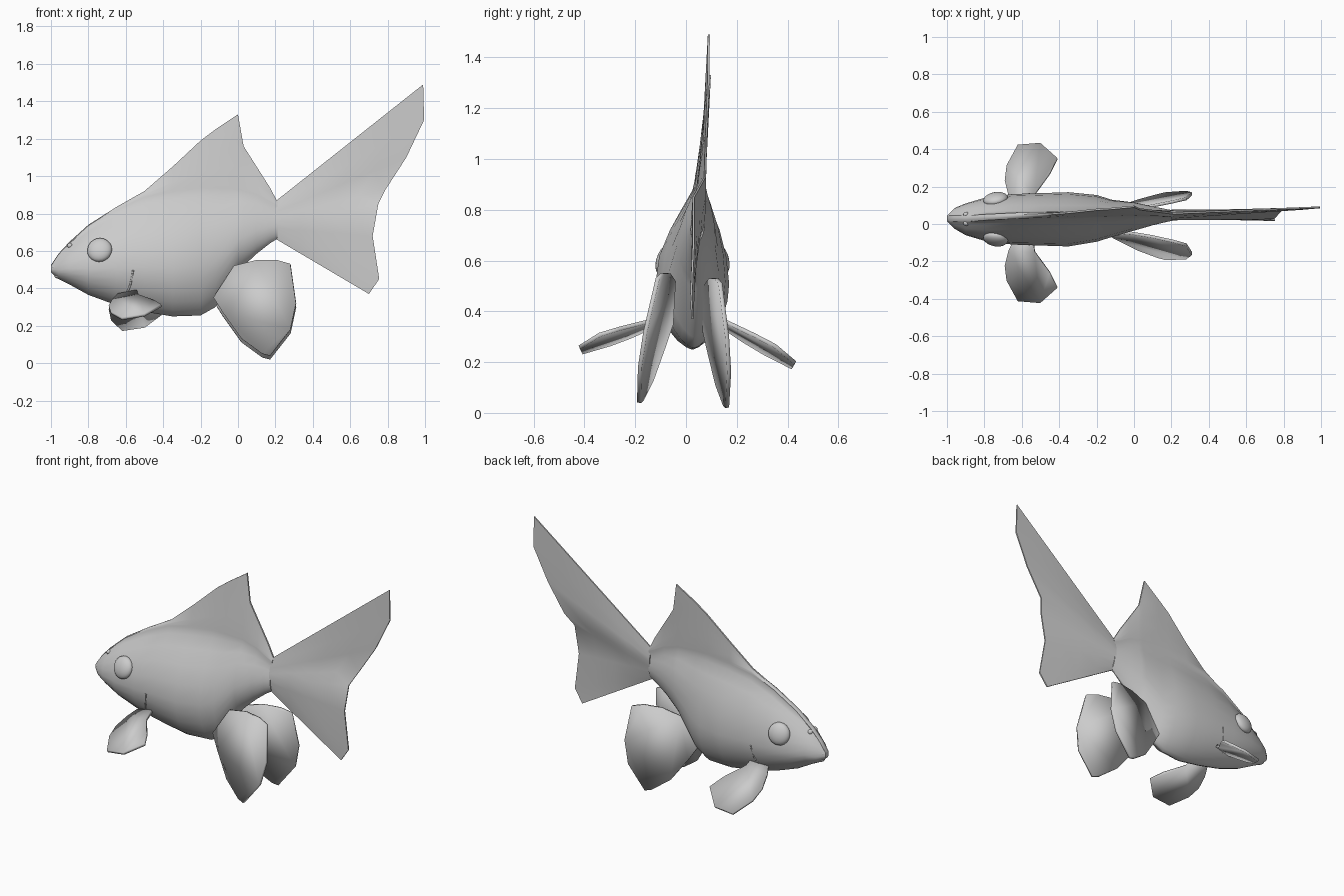
import bpy, bmesh, math
from mathutils import Vector
from mathutils.bvhtree import BVHTree

cube = bpy.data.objects.get("Cube")
if cube:
    bpy.data.objects.remove(cube, do_unlink=True)

# One plain grey for the whole fish
grey = bpy.data.materials.new("plain_grey")
grey.use_nodes = True
colour = (0.6, 0.6, 0.6, 1)
grey.diffuse_color = colour
grey.node_tree.nodes["Principled BSDF"].inputs["Base Color"].default_value = colour
parts = []


def finish(name, bm):
    bmesh.ops.recalc_face_normals(bm, faces=bm.faces)
    mesh = bpy.data.meshes.new(name)
    bm.to_mesh(mesh)
    bm.free()
    mesh.materials.append(grey)
    obj = bpy.data.objects.new(name, mesh)
    bpy.context.collection.objects.link(obj)
    parts.append(obj)
    return obj


def loft(name, rings):
    """Skin mirrored rings and close both ends with strips of quads."""
    bm = bmesh.new()
    loops = [[bm.verts.new(p) for p in ring] for ring in rings]
    n = len(loops[0])
    for a, b in zip(loops, loops[1:]):
        for i in range(n):
            j = (i + 1) % n
            bm.faces.new((a[i], a[j], b[j], b[i]))
    for end in (loops[0], loops[-1]):
        for i in range(n // 2 - 1):
            bm.faces.new((end[i], end[i + 1], end[n - 2 - i], end[n - 1 - i]))
    return finish(name, bm)


def lean(z):
    return 0.08 * max(0, z - 0.6)


def body_ring(x, low, shoulder, top, w, yc):
    middle = low + 0.38 * (shoulder - low)
    power = 1.3 + 1.4 * min(1, (x + 1) / 0.6)
    side = []
    steps = 12
    for i in range(steps + 1):
        a = math.pi * (i / steps - 0.5)
        s, c = math.sin(a), max(0, math.cos(a))
        if s < 0:
            side.append((max(0.004, w * c ** 1.3), middle + s * (middle - low)))
        else:
            side.append((max(min(w, 0.016), w * c ** power), middle + s * (shoulder - middle)))
    # Thin back ridge that rises into the dorsal fin
    for t in (0.3, 0.65, 1):
        side.append((min(w, 0.016) * (1 - 0.7 * t), shoulder + t * (top - shoulder)))
    right = [(x, yc + lean(z) - h, z) for h, z in side]
    left = [(x, yc + lean(z) + h, z) for h, z in reversed(side)]
    return right + left


# Body stations: x, belly, shoulder, ridge, half width, centre y
stations = [
    (-1, .485, .52, .525, .015, .03), (-.96, .45, .58, .585, .055, .03),
    (-.9, .42, .645, .65, .085, .025), (-.8, .365, .735, .74, .115, .025),
    (-.65, .31, .83, .835, .135, .025), (-.5, .275, .9, .92, .14, .025),
    (-.35, .25, .93, 1.05, .145, .025), (-.2, .255, .95, 1.19, .125, .03),
    (-.12, .3, .95, 1.25, .1, .03), (0, .49, .94, 1.33, .075, .035),
    (.03, .52, .93, 1.16, .068, .035), (.1, .585, .91, 1.05, .05, .035),
    (.17, .64, .87, .94, .035, .035), (.21, .665, .85, .865, .027, .035),
]
body = loft("body_with_dorsal_fin", [body_ring(*s) for s in stations])

# Tail fan: tips of the rays from top to bottom, with a pleat between the lobes
tips = [Vector(p) for p in (
    (.99, .09, 1.49), (.995, .088, 1.3), (.9, .08, 1.1), (.79, .075, .93),
    (.75, .03, .85), (.72, .03, .68), (.755, .02, .45), (.7, .025, .37))]
last = len(tips) - 1
rings = []
for t in (0, 0.25, 0.5, 0.75, 1):
    right, left = [], []
    for i, tip in enumerate(tips):
        z = 0.865 - 0.2 * i / last
        centre = Vector((0.2, 0.035 + lean(z), z)).lerp(tip, t)
        thick = 0.004 + 0.024 * (1 - t) * math.sin(math.pi * i / last)
        right.append(centre - Vector((0, thick, 0)))
        left.append(centre + Vector((0, thick, 0)))
    rings.append(right + left[::-1])
loft("tail_fin", rings)


def fin(name, outline, place):
    bm = bmesh.new()
    bm.faces.new([bm.verts.new(place(u, v)) for u, v in outline])
    obj = finish(name, bm)
    mod = obj.modifiers.new("thickness", "SOLIDIFY")
    mod.thickness, mod.offset = 0.016, 0


# Paired fins: pectoral outline in x and outward y, ventral outline in x and z
pectoral = [(-.64, .08), (-.67, .14), (-.69, .22), (-.68, .3), (-.62, .41),
            (-.5, .42), (-.41, .34), (-.45, .26), (-.53, .15), (-.54, .08)]
ventral = [(-.13, .33), (-.02, .5), (.1, .53), (.21, .53), (.28, .51), (.31, .3),
           (.28, .16), (.17, .02), (.13, .03), (.02, .11), (-.08, .25)]
fin("right_pectoral_fin", pectoral,
    lambda x, y: (x, -y, .36 - .4 * (y - .14) + .2 * (x + .55)))
fin("left_pectoral_fin", pectoral,
    lambda x, y: (x, y + .01, .36 - .62 * (y - .14) + .2 * (x + .55)))
fin("right_ventral_fin", ventral,
    lambda x, z: (x, -.03 - .22 * (x + .1) - .2 * (.5 - z), z + .02))
fin("left_ventral_fin", ventral,
    lambda x, z: (x, .06 + .2 * (x + .1) + .1 * (.5 - z), z))


def ball(name, centre, size, turn=None):
    bm = bmesh.new()
    bmesh.ops.create_uvsphere(bm, u_segments=20, v_segments=12, radius=1)
    obj = finish(name, bm)
    obj.location, obj.scale = centre, size
    if turn:
        obj.rotation_mode = "QUATERNION"
        obj.rotation_quaternion = turn


# Eyes, nostrils and gill edges sit on the skin of each side
skin = BVHTree.FromPolygons([v.co for v in body.data.vertices],
                            [p.vertices[:] for p in body.data.polygons])
for label, side in (("right", -1), ("left", 1)):
    def on_skin(x, z):
        hit = skin.ray_cast(Vector((x, side, z)), Vector((0, -side, 0)))
        return hit[0], hit[1].to_track_quat("Z", "Y")

    place, turn = on_skin(-.74, .605)
    ball(label + "_eye", place, (.067, .067, .035), turn)
    place, turn = on_skin(-.9, .63)
    ball(label + "_nostril", place, (.014, .014, .01), turn)
    curve = bpy.data.curves.new(label + "_gill_edge", "CURVE")
    curve.dimensions = "3D"
    curve.bevel_depth = 0.005
    spline = curve.splines.new("POLY")
    spots = [(-.6, .36), (-.575, .42), (-.56, .5)]
    spline.points.add(len(spots) - 1)
    for point, spot in zip(spline.points, spots):
        point.co = (*on_skin(*spot)[0], 1)
    curve.materials.append(grey)
    gill = bpy.data.objects.new(label + "_gill_edge", curve)
    bpy.context.collection.objects.link(gill)

# Lips
ball("upper_lip", (-.965, .03, .512), (.035, .036, .018))
ball("lower_lip", (-.95, .03, .466), (.032, .032, .016))

# Smooth shading with crisp fin edges
bpy.ops.object.select_all(action="DESELECT")
for obj in parts:
    obj.select_set(True)
bpy.context.view_layer.objects.active = body
bpy.ops.object.shade_smooth_by_angle(angle=math.radians(45))
